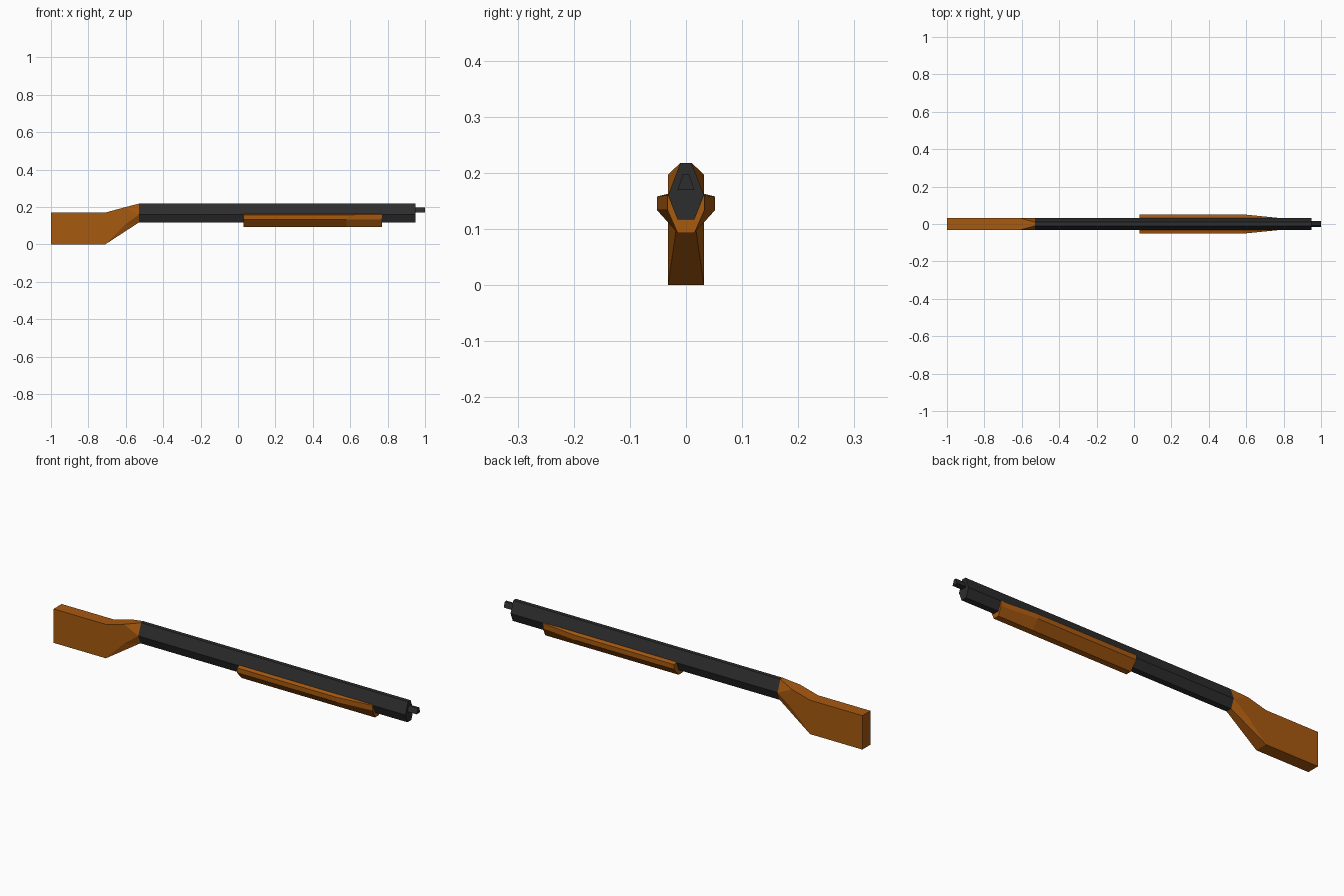
import bpy
import bmesh

cube = bpy.data.objects.get("Cube")
if cube:
    bpy.data.objects.remove(cube, do_unlink=True)


def material(name, color):
    mat = bpy.data.materials.new(name)
    mat.use_nodes = True
    mat.diffuse_color = color
    bsdf = next(n for n in mat.node_tree.nodes if n.type == 'BSDF_PRINCIPLED')
    bsdf.inputs["Base Color"].default_value = color
    return mat


wood = material("orange_brown_wood", (0.39, 0.1, 0.005, 1))
metal = material("dark_metal", (0.026, 0.026, 0.026, 1))


def finish(name, bm, mat):
    bmesh.ops.recalc_face_normals(bm, faces=bm.faces)
    mesh = bpy.data.meshes.new(name)
    bm.to_mesh(mesh)
    bm.free()
    mesh.materials.append(mat)
    obj = bpy.data.objects.new(name, mesh)
    bpy.context.collection.objects.link(obj)
    return obj


def loft(name, sections, mat):
    """Skin half profiles (y, z), mirrored across y, placed at each x."""
    bm = bmesh.new()
    rings = []
    for x, half in sections:
        outline = half + [(-y, z) for y, z in reversed(half)]
        rings.append([bm.verts.new((x, y, z)) for y, z in outline])
    for r, s in zip(rings, rings[1:]):
        for i in range(len(r)):
            j = (i + 1) % len(r)
            bm.faces.new((r[i], r[j], s[j], s[i]))
    bm.faces.new(rings[0])
    bm.faces.new(rings[-1])
    return finish(name, bm, mat)


# Six-sided barrel and the small muzzle tip
hexagon = [(0.01, 0.218), (0.032, 0.16), (0.015, 0.117)]
loft("barrel", [(-0.53, hexagon), (0.95, hexagon)], metal)
tip = [(0.006, 0.197), (0.015, 0.17)]
loft("muzzle_tip", [(0.95, tip), (1.0, tip)], metal)

# Fore grip, tapering towards the muzzle
wide = [(0.032, 0.163), (0.052, 0.158), (0.052, 0.134), (0.015, 0.093)]
narrow = [(0.03, 0.163), (0.033, 0.16), (0.033, 0.134), (0.015, 0.093)]
loft("fore_grip", [(0.03, wide), (0.58, wide), (0.77, narrow)], wood)

# Stock: flat butt whose neck is faceted into the barrel outline
half_width = 0.032
corners = {
    "butt_low": (-1, half_width, 0), "butt_high": (-1, half_width, 0.17),
    "bend_high": (-0.71, half_width, 0.17), "bend_low": (-0.71, half_width, 0),
    "neck_high": (-0.61, half_width, 0.197), "neck_low": (-0.61, half_width, 0.1),
}
for key, (y, z) in zip(("end_top", "end_side", "end_low"), hexagon):
    corners[key] = (-0.53, y, z)
side_faces = [
    "butt_low bend_low bend_high butt_high",
    "bend_low neck_low end_side neck_high bend_high",
    "neck_high end_side end_top",
    "neck_low end_low end_side",
    "bend_low end_low neck_low",
]
rim = "end_low bend_low butt_low butt_high bend_high neck_high end_top".split()

bm = bmesh.new()
left = {k: bm.verts.new(p) for k, p in corners.items()}
right = {k: bm.verts.new((x, -y, z)) for k, (x, y, z) in corners.items()}
for side in (left, right):
    for face in side_faces:
        bm.faces.new([side[k] for k in face.split()])
for a, b in zip(rim, rim[1:]):
    bm.faces.new((left[a], left[b], right[b], right[a]))
end = ["end_top", "end_side", "end_low"]
bm.faces.new([left[k] for k in end] + [right[k] for k in reversed(end)])
finish("stock", bm, wood)
